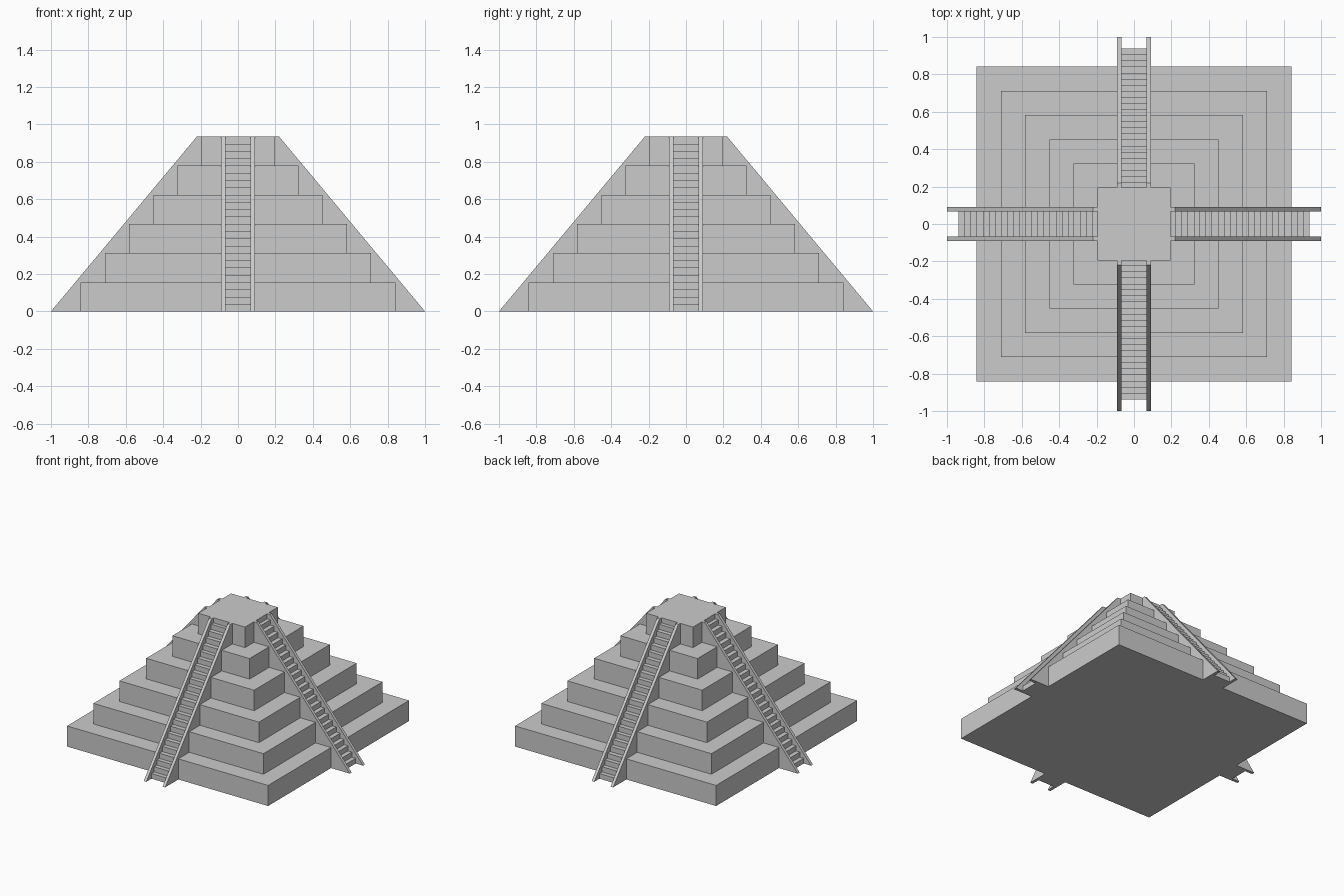
import bpy
import bmesh
import math
from mathutils import Matrix

cube = bpy.data.objects.get("Cube")
if cube:
    bpy.data.objects.remove(cube, do_unlink=True)

HEIGHT = 0.935
TIER_HALF_WIDTHS = (0.842, 0.712, 0.584, 0.452, 0.323, 0.196)
TOP_HALF = TIER_HALF_WIDTHS[-1]
STEPS = 24
STAIR_HALF, RAIL_OUTER = 0.068, 0.09
RAIL_FOOT, RAIL_HEAD, STAIR_FOOT = 1.0, 0.22, 0.938

stone = bpy.data.materials.new("grey stone")
stone.use_nodes = True
colour = (0.6, 0.6, 0.6, 1)
stone.diffuse_color = colour
stone.node_tree.nodes["Principled BSDF"].inputs["Base Color"].default_value = colour


def add_object(name, bm):
    bmesh.ops.recalc_face_normals(bm, faces=bm.faces)
    mesh = bpy.data.meshes.new(name)
    bm.to_mesh(mesh)
    bm.free()
    mesh.materials.append(stone)
    obj = bpy.data.objects.new(name, mesh)
    bpy.context.collection.objects.link(obj)
    return obj


def box(name, half, z0, z1):
    bm = bmesh.new()
    size = Matrix.Diagonal((2 * half, 2 * half, z1 - z0, 1))
    bmesh.ops.create_cube(bm, size=1, matrix=Matrix.Translation((0, 0, (z0 + z1) / 2)) @ size)
    return add_object(name, bm)


def side_profile(name, profile, x0, x1, turn):
    """Extrude a (distance from centre, height) outline across x, then turn it to its side."""
    bm = bmesh.new()
    face = bm.faces.new([bm.verts.new((x0, -d, z)) for d, z in profile])
    new = bmesh.ops.extrude_face_region(bm, geom=[face])["geom"]
    moved = [v for v in new if isinstance(v, bmesh.types.BMVert)]
    bmesh.ops.translate(bm, verts=moved, vec=(x1 - x0, 0, 0))
    bm.transform(Matrix.Rotation(turn, 4, "Z"))
    return add_object(name, bm)


# Stacked square tiers
rise = HEIGHT / len(TIER_HALF_WIDTHS)
for i, half in enumerate(TIER_HALF_WIDTHS):
    box(f"tier_{i + 1}", half, i * rise, (i + 1) * rise)

# Outline of the staircase, the last step being the summit itself
step_rise = HEIGHT / STEPS
step_run = (RAIL_FOOT - RAIL_HEAD) / STEPS
stairs = [(TOP_HALF, 0)]
for i in range(STEPS - 1):
    nose = STAIR_FOOT - i * step_run
    stairs += [(nose, i * step_rise), (nose, (i + 1) * step_rise)]
stairs.append((TOP_HALF, (STEPS - 1) * step_rise))

# Outline of the sloping side wall
rail = [(TOP_HALF, 0), (RAIL_FOOT, 0), (RAIL_HEAD, HEIGHT), (TOP_HALF, HEIGHT)]

# A staircase between two side walls on each of the four sides
for i, side in enumerate(("front", "left", "back", "right")):
    turn = i * math.pi / 2
    side_profile(f"{side}_stairs", stairs, -STAIR_HALF, STAIR_HALF, turn)
    side_profile(f"{side}_rail_a", rail, STAIR_HALF, RAIL_OUTER, turn)
    side_profile(f"{side}_rail_b", rail, -RAIL_OUTER, -STAIR_HALF, turn)
